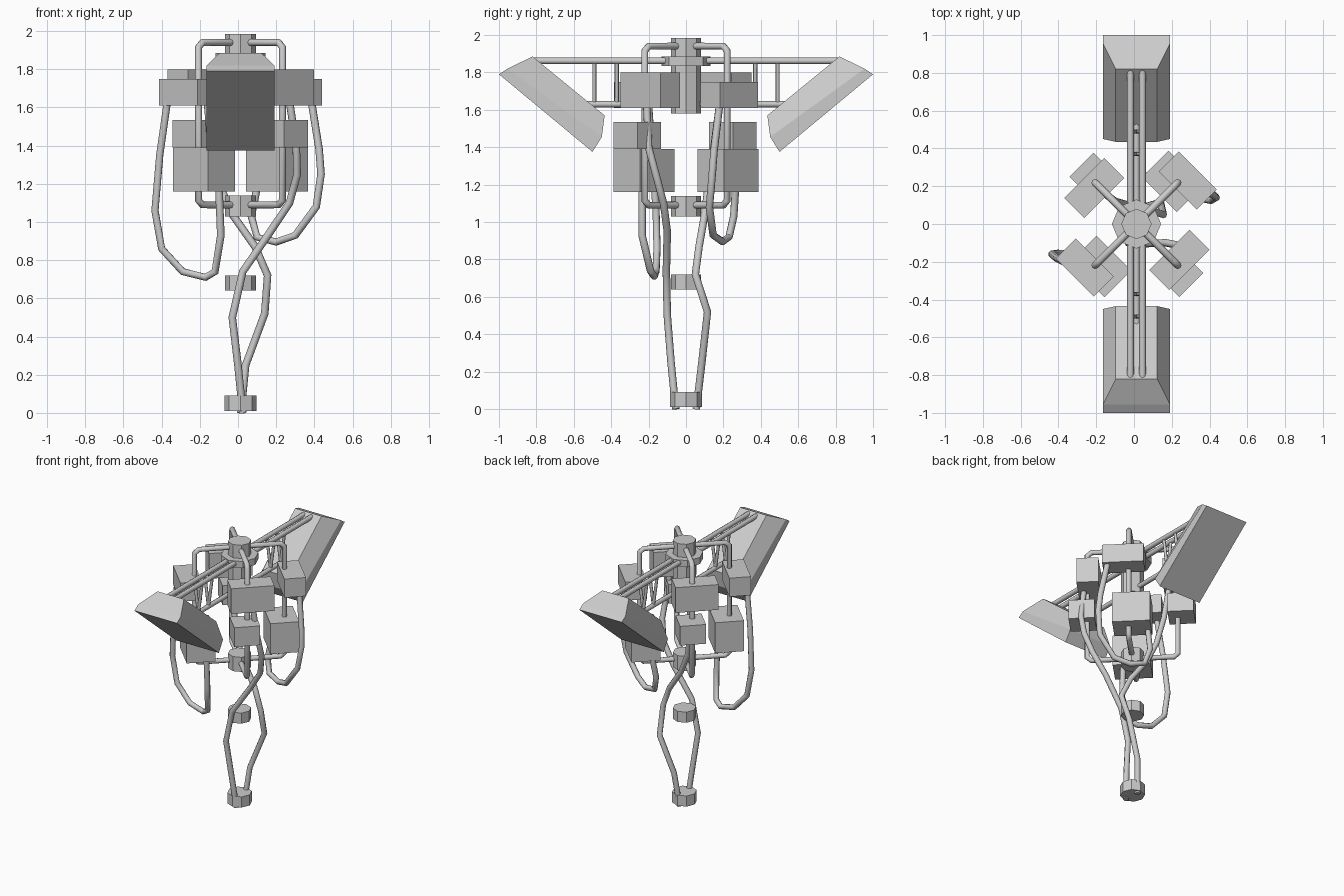
import bpy, bmesh, math
from mathutils import Vector, Matrix

if "Cube" in bpy.data.objects:
    bpy.data.objects.remove(bpy.data.objects["Cube"], do_unlink=True)

CX = 0.013  # x of the central axis

grey = bpy.data.materials.new("light_grey")
grey.use_nodes = True
grey.diffuse_color = (0.6, 0.6, 0.6, 1)
grey.node_tree.nodes["Principled BSDF"].inputs["Base Color"].default_value = (0.6, 0.6, 0.6, 1)


def add_mesh(name, bm):
    bmesh.ops.recalc_face_normals(bm, faces=bm.faces)
    mesh = bpy.data.meshes.new(name)
    bm.to_mesh(mesh)
    bm.free()
    mesh.materials.append(grey)
    obj = bpy.data.objects.new(name, mesh)
    bpy.context.collection.objects.link(obj)
    return obj


def drum(name, radius, z0, z1):
    bm = bmesh.new()
    bmesh.ops.create_cone(bm, cap_ends=True, segments=8, radius1=radius, radius2=radius,
                          depth=z1 - z0, matrix=Matrix.Translation((CX, 0, (z0 + z1) / 2)))
    return add_mesh(name, bm)


def box(name, x, y, length, width, z0, z1):
    # length runs tangentially around the central axis
    turn = math.radians(45 if x * y < 0 else -45)
    bm = bmesh.new()
    bmesh.ops.create_cube(bm, size=1, matrix=Matrix.Translation((x, y, (z0 + z1) / 2))
                          @ Matrix.Rotation(turn, 4, 'Z')
                          @ Matrix.Diagonal((length, width, z1 - z0, 1)))
    return add_mesh(name, bm)


def tube(name, points, radius):
    curve = bpy.data.curves.new(name, 'CURVE')
    curve.dimensions = '3D'
    curve.bevel_depth = radius
    curve.bevel_resolution = 2
    curve.use_fill_caps = True
    spline = curve.splines.new('POLY')
    spline.points.add(len(points) - 1)
    for p, co in zip(spline.points, points):
        p.co = (*co, 1)
    curve.materials.append(grey)
    obj = bpy.data.objects.new(name, curve)
    bpy.context.collection.objects.link(obj)
    bpy.ops.object.select_all(action='DESELECT')
    obj.select_set(True)
    bpy.context.view_layer.objects.active = obj
    bpy.ops.object.convert(target='MESH')
    bpy.ops.object.shade_smooth_by_angle(angle=math.radians(50))
    return bpy.context.view_layer.objects.active


# Central drums
drum("top_hub", 0.08, 1.88, 1.985)
drum("collar", 0.13, 1.835, 1.885)
drum("core", 0.08, 1.58, 1.84)
drum("lower_hub", 0.08, 1.03, 1.14)
drum("floating_hub", 0.08, 0.64, 0.72)
drum("base_hub", 0.085, 0.01, 0.09)

# Four bent frame tubes joining the hubs
for sx in (-1, 1):
    for sy in (-1, 1):
        path = [(0.04, 1.94), (0.2, 1.94), (0.22, 1.915),
                (0.22, 1.115), (0.2, 1.09), (0.04, 1.09)]
        tube("frame_tube", [(CX + sx * d, sy * d, z) for d, z in path], 0.019)

# Equipment boxes around the frame
box("front_right_upper_box", -0.26, -0.23, 0.285, 0.15, 1.61, 1.75)
box("back_left_upper_box", 0.285, 0.23, 0.285, 0.15, 1.61, 1.75)
box("front_left_upper_box", 0.24, -0.19, 0.30, 0.15, 1.61, 1.80)
box("back_right_upper_box", -0.21, 0.19, 0.30, 0.15, 1.61, 1.80)
box("front_left_middle_box", 0.24, -0.26, 0.18, 0.18, 1.39, 1.535)
box("back_right_middle_box", -0.215, 0.25, 0.18, 0.18, 1.39, 1.535)
box("front_right_lower_box", -0.178, -0.225, 0.26, 0.20, 1.16, 1.39)
box("back_left_lower_box", 0.205, 0.225, 0.26, 0.20, 1.16, 1.39)


def panel(name, side):
    # wide back rectangle, short rim, then a narrower inner face: (half width, outer, inner)
    rings = [(0.177, (1.0, 1.79), (0.50, 1.375)),
             (0.177, (0.955, 1.82), (0.45, 1.455)),
             (0.11, (0.82, 1.885), (0.435, 1.57))]
    bm = bmesh.new()
    loops = []
    for w, (yo, zo), (yi, zi) in rings:
        corners = [(-w, yo, zo), (w, yo, zo), (w, yi, zi), (-w, yi, zi)]
        loops.append([bm.verts.new((CX + x, side * y, z)) for x, y, z in corners])
    bm.faces.new(loops[0])
    bm.faces.new(loops[-1])
    for a, b in zip(loops, loops[1:]):
        for i in range(4):
            j = (i + 1) % 4
            bm.faces.new((a[i], a[j], b[j], b[i]))
    return add_mesh(name, bm)


panel("front_panel", -1)
panel("back_panel", 1)

# Triangular truss carrying the panels
for s in (-1, 1):
    x = CX + s * 0.032
    tube("upper_truss_bar", [(x, -0.83, 1.862), (x, 0.83, 1.862)], 0.018)
    for y in (-0.49, -0.37, 0.37, 0.49):
        tube("truss_strut", [(x, y, 1.86), (CX, y, 1.63)], 0.011)
tube("lower_truss_bar", [(CX, -0.54, 1.63), (CX, 0.54, 1.63)], 0.017)

# Hanging cables
tube("front_right_cable", [
    (-0.37, -0.20, 1.63), (-0.41, -0.18, 1.35), (-0.435, -0.16, 1.06), (-0.4, -0.155, 0.86),
    (-0.29, -0.16, 0.74), (-0.17, -0.17, 0.71), (-0.12, -0.19, 0.74), (-0.09, -0.235, 0.93),
    (-0.1, -0.235, 1.18)], 0.02)
tube("back_left_cable", [
    (0.385, 0.18, 1.63), (0.425, 0.15, 1.38), (0.435, 0.14, 1.25), (0.41, 0.125, 1.08),
    (0.3, 0.145, 0.93), (0.2, 0.195, 0.895), (0.1, 0.23, 0.92), (0.07, 0.255, 1.03),
    (0.1, 0.265, 1.18)], 0.02)
tube("front_left_cable", [
    (0.025, -0.055, 0.0), (0.0, -0.08, 0.25), (-0.03, -0.1, 0.5), (0.025, -0.105, 0.74),
    (0.17, -0.1, 0.95), (0.27, -0.12, 1.1), (0.31, -0.16, 1.25), (0.305, -0.2, 1.4),
    (0.27, -0.21, 1.63)], 0.02)
tube("back_right_cable", [
    (0.015, 0.055, 0.0), (0.04, 0.085, 0.25), (0.14, 0.115, 0.52), (0.155, 0.05, 0.72),
    (0.09, 0.07, 0.87), (-0.03, 0.1, 1.04), (-0.1, 0.12, 1.2), (-0.14, 0.15, 1.4),
    (-0.16, 0.18, 1.63)], 0.02)
